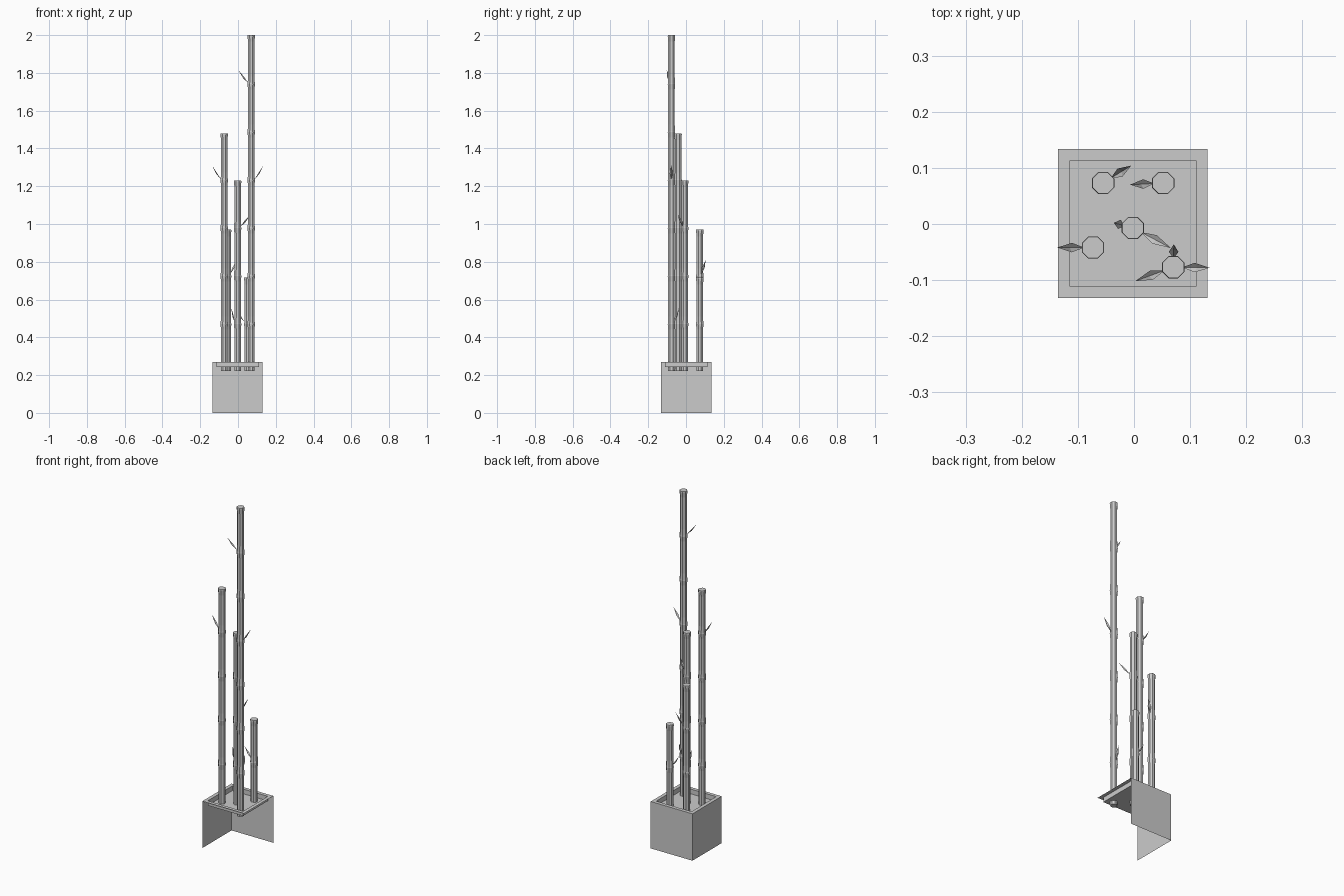
import bpy, math
from mathutils import Vector

if "Cube" in bpy.data.objects:
    bpy.data.objects.remove(bpy.data.objects["Cube"])


def make(name, verts, faces):
    me = bpy.data.meshes.new(name)
    me.from_pydata([tuple(v) for v in verts], [], faces)
    me.update()
    ob = bpy.data.objects.new(name, me)
    bpy.context.collection.objects.link(ob)
    return ob


CX, CY = -0.002, 0.001      # pot centre
HALF, INNER = 0.133, 0.1125  # outer and inner half widths
TOP, SOIL = 0.27, 0.243
BASE, STEP = 0.222, 0.254    # bamboo foot and joint spacing


def square(h, z):
    return [(CX + sx * h, CY + sy * h, z) for sx, sy in ((-1, -1), (1, -1), (1, 1), (-1, 1))]


# Pot: only the left and back outer walls exist, the other sides and base are open
v = square(HALF, 0) + square(HALF, TOP)
make("pot_walls", v, [(2, 3, 7, 6), (3, 0, 4, 7)])

# Flat rim with a shallow drop down to the soil
v = square(HALF, TOP) + square(INNER, TOP) + square(INNER, SOIL)
rim = [(i, (i + 1) % 4, 4 + (i + 1) % 4, 4 + i) for i in range(4)]
make("pot_rim", v, rim + [tuple(k + 4 for k in f) for f in rim])
make("soil", square(INNER, SOIL), [(0, 1, 2, 3)])


def stem(name, x, y, top):
    # Eight-sided cane, flared at every joint
    prof, z = [(0.019, BASE)], BASE
    while z < top - 0.05:
        z1 = z + STEP
        if z1 > top - 0.05:
            z1 = top
        prof += [(0.0185, z + 0.035), (0.0185, z1 - 0.035), (0.0215, z1 - 0.006), (0.0205, z1)]
        z = z1
    verts, faces = [], []
    for r, h in prof:
        for k in range(8):
            a = math.pi / 4 * (k + 0.5)
            verts.append((x + r * math.cos(a), y + r * math.sin(a), h))
    for j in range(len(prof) - 1):
        for k in range(8):
            n = (k + 1) % 8
            faces.append((j * 8 + k, j * 8 + n, j * 8 + 8 + n, j * 8 + 8 + k))
    last = (len(prof) - 1) * 8
    faces += [tuple(range(7, -1, -1)), tuple(range(last, last + 8))]
    make(name, verts, faces)


def leaf(name, x, y, z, tip):
    # Folded diamond blade rising from a joint
    tip = Vector(tip)
    d = Vector((tip.x - x, tip.y - y, 0)).normalized()
    base = Vector((x, y, z)) + d * 0.016
    side = Vector((-d.y, d.x, 0)) * 0.0085
    mid = base.lerp(tip, 0.45)
    ridge = mid + d * 0.004 - Vector((0, 0, 0.005))
    make(name, [base, mid + side, tip, mid - side, ridge],
         [(0, 4, 1), (4, 2, 1), (0, 3, 4), (3, 2, 4)])


# Canes: position, top height, and leaves as (joint height, tip)
canes = [
    (0.070, -0.077, 2.0, [(1.745, (0.002, -0.102, 1.815)),
                          (1.235, (0.135, -0.078, 1.31)),
                          (0.48, (0.071, -0.036, 0.56))]),
    (-0.073, -0.042, 1.48, [(1.235, (-0.137, -0.042, 1.31))]),
    (-0.002, -0.007, 1.23, [(0.985, (0.066, -0.043, 1.05)),
                            (0.48, (-0.036, 0.002, 0.56))]),
    (-0.055, 0.073, 0.97, [(0.735, (-0.005, 0.104, 0.81))]),
    (0.052, 0.073, 0.716, [(0.48, (-0.007, 0.070, 0.545))]),
]
for i, (x, y, top, leaves) in enumerate(canes, 1):
    stem(f"bamboo_cane_{i}", x, y, top)
    for j, (z, tip) in enumerate(leaves, 1):
        leaf(f"leaf_{i}_{j}", x, y, z, tip)
